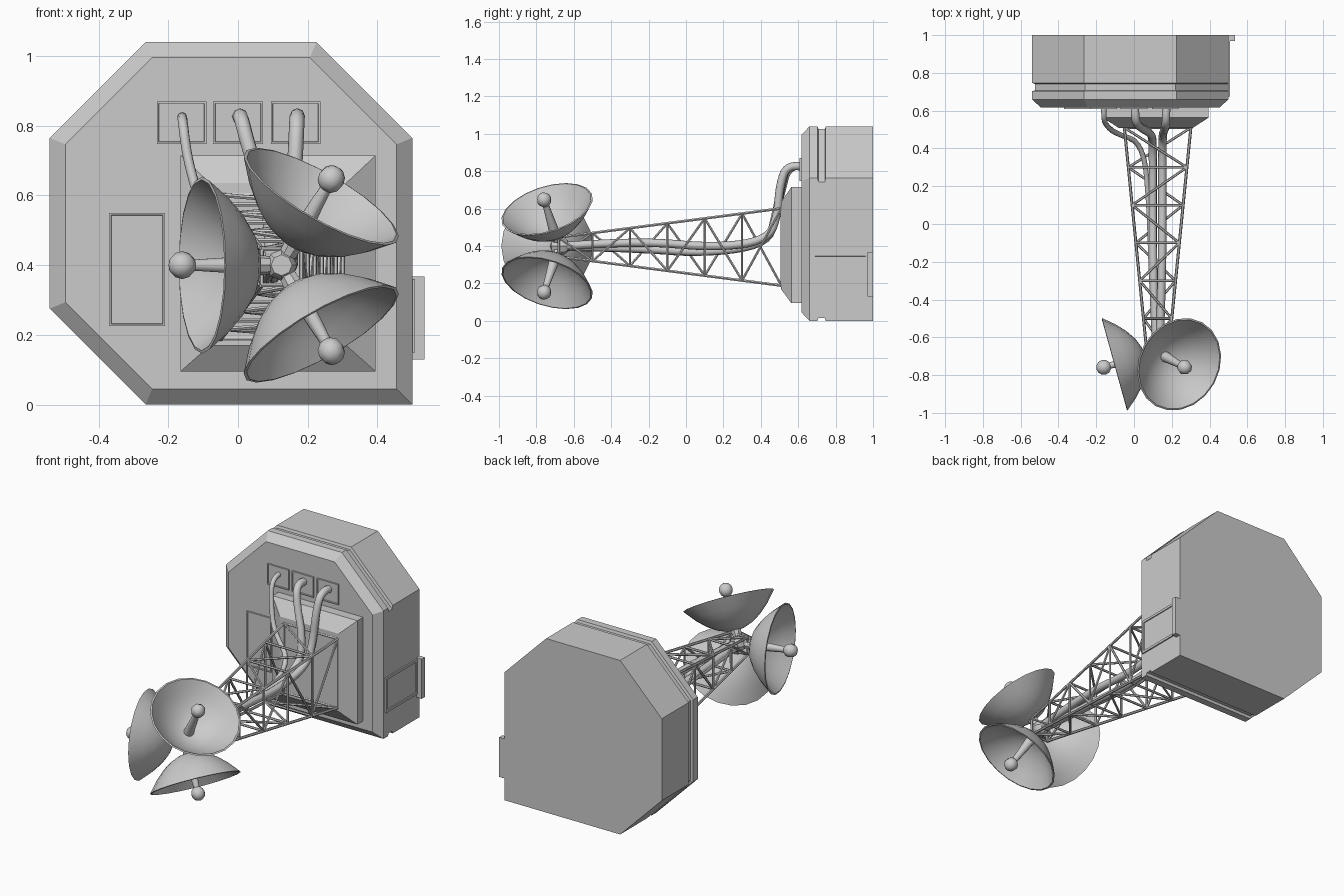
import bpy, bmesh, math
from mathutils import Vector, Matrix

if "Cube" in bpy.data.objects:
    bpy.data.objects.remove(bpy.data.objects["Cube"])

grey = bpy.data.materials.new("light grey")
grey.diffuse_color = (0.6, 0.6, 0.6, 1)
grey.use_nodes = True
grey.node_tree.nodes["Principled BSDF"].inputs["Base Color"].default_value = grey.diffuse_color


def finish(bm, name, smooth=None):
    bmesh.ops.recalc_face_normals(bm, faces=bm.faces)
    me = bpy.data.meshes.new(name)
    bm.to_mesh(me)
    bm.free()
    me.materials.append(grey)
    ob = bpy.data.objects.new(name, me)
    bpy.context.collection.objects.link(ob)
    if smooth:
        select(ob)
        bpy.ops.object.shade_smooth_by_angle(angle=math.radians(smooth))
    return ob


def select(ob):
    bpy.ops.object.select_all(action='DESELECT')
    ob.select_set(True)
    bpy.context.view_layer.objects.active = ob


def loft(bm, rings):
    """Skin a row of equal closed rings and cap both ends."""
    vs = [[bm.verts.new(p) for p in ring] for ring in rings]
    n = len(vs[0])
    for a, b in zip(vs, vs[1:]):
        for i in range(n):
            j = (i + 1) % n
            bm.faces.new((a[i], a[j], b[j], b[i]))
    bm.faces.new(vs[0][::-1])
    bm.faces.new(vs[-1])


def lathe(bm, profile, n, mat):
    """Turn (radius, height) points about the local z axis of mat."""
    loft(bm, [[mat @ Vector((r * math.cos(t), r * math.sin(t), h))
               for t in (2 * math.pi * i / n for i in range(n))]
              for r, h in profile])


def aim(origin, direction):
    return Matrix.Translation(origin) @ Vector(direction).to_track_quat('Z', 'Y').to_matrix().to_4x4()


def strut(bm, a, b, r, n=6):
    a, b = Vector(a), Vector(b)
    lathe(bm, [(r, 0), (r, (b - a).length)], n, aim(a, b - a))


def box(bm, lo, hi):
    loft(bm, [[(lo[0], y, lo[2]), (hi[0], y, lo[2]), (hi[0], y, hi[2]), (lo[0], y, hi[2])]
              for y in (lo[1], hi[1])])


def panel(name, lo, hi, facing, rim=0.008, depth=0.005):
    """Plate whose outward face has a raised rim."""
    bm = bmesh.new()
    box(bm, lo, hi)
    bmesh.ops.recalc_face_normals(bm, faces=bm.faces)
    bm.normal_update()
    face = max(bm.faces, key=lambda f: f.normal.dot(Vector(facing)))
    bmesh.ops.inset_region(bm, faces=[face], thickness=rim, depth=0)
    bmesh.ops.inset_region(bm, faces=[face], thickness=0.002, depth=-depth)
    return finish(bm, name)


# Main housing: chamfered outline, bevelled front, groove that skips the right side
def outline(y, d=0, r=0):
    k = d * math.sqrt(2)
    L, R, B, T = -0.54 + d, 0.5 - r, d, 1.04 - d
    pts = [(L, -0.265 + k - L), (-0.265 + k - B, B), (R, B), (R, 1.265 - k - R),
           (1.265 - k - T, T), (T - 1.305 + k, T), (L, 1.305 - k + L)]
    return [(x, y, z) for x, z in pts]


bm = bmesh.new()
loft(bm, [outline(0.618, 0.045, 0.045), outline(0.66), outline(0.703), outline(0.708, 0.015),
          outline(0.742, 0.015), outline(0.747), outline(1.0)])
finish(bm, "housing")


# Stepped mounting block on the housing front
def rect(y, x0, x1, z0, z1):
    return [(x0, y, z0), (x1, y, z0), (x1, y, z1), (x0, y, z1)]


bm = bmesh.new()
loft(bm, [rect(0.63, -0.165, 0.395, 0.095, 0.715), rect(0.563, -0.165, 0.395, 0.095, 0.715),
          rect(0.508, -0.08, 0.31, 0.17, 0.635)])
finish(bm, "mounting_block")

# Panels on the housing
for i, x in enumerate((-0.162, 0.0, 0.165)):
    panel(f"cable_plate_{i + 1}", (x - 0.071, 0.608, 0.748), (x + 0.071, 0.625, 0.87), (0, -1, 0))
panel("access_panel", (-0.37, 0.608, 0.225), (-0.21, 0.625, 0.55), (0, -1, 0))
panel("side_hatch", (0.49, 0.675, 0.15), (0.508, 0.975, 0.36), (1, 0, 0), 0.02)
bm = bmesh.new()
box(bm, (0.48, 0.97, 0.13), (0.535, 1.0, 0.367))
finish(bm, "side_flange")

# Tapered lattice boom
CX, CZ = 0.125, 0.395
STATIONS = [0.51, 0.3, 0.1, -0.1, -0.3, -0.5, -0.68]


def corners(y):
    t = (0.5 - y)
    hx, hz = 0.175 - 0.1 * t, 0.205 - 0.13 * t
    return [Vector((CX + sx * hx, y, CZ + sz * hz)) for sx, sz in ((-1, -1), (1, -1), (1, 1), (-1, 1))]


bm = bmesh.new()
for c in range(4):
    strut(bm, corners(STATIONS[0])[c], corners(STATIONS[-1])[c], 0.008)
for k, y in enumerate(STATIONS):
    here = corners(y)
    for c in range(4):
        d = (c + 1) % 4
        strut(bm, here[c], here[d], 0.007)
        if k + 1 < len(STATIONS):
            nxt = corners(STATIONS[k + 1])
            a, b = (c, d) if k % 2 else (d, c)
            strut(bm, here[a], nxt[b], 0.007)
finish(bm, "lattice_boom", 40)

# Cables from the plates along the inside of the boom
CABLES = {
    "left_cable": (0.014, [(-0.16, 0.62, 0.825), (-0.16, 0.55, 0.825), (-0.145, 0.52, 0.7), (-0.1, 0.48, 0.55),
                           (0.05, 0.43, 0.42), (0.08, 0.1, 0.35), (0.09, -0.25, 0.38), (0.11, -0.66, 0.39)]),
    "middle_cable": (0.022, [(0.005, 0.62, 0.825), (0.005, 0.54, 0.84), (0.035, 0.51, 0.72), (0.09, 0.48, 0.57),
                             (0.1, 0.44, 0.41), (0.1, 0.1, 0.36), (0.1, -0.25, 0.39), (0.12, -0.66, 0.395)]),
    "right_cable": (0.022, [(0.17, 0.62, 0.825), (0.17, 0.54, 0.84), (0.165, 0.5, 0.72), (0.155, 0.49, 0.57),
                            (0.15, 0.44, 0.43), (0.15, 0.15, 0.39), (0.15, -0.25, 0.43), (0.135, -0.66, 0.4)]),
}
for name, (r, pts) in CABLES.items():
    cu = bpy.data.curves.new(name, 'CURVE')
    cu.dimensions = '3D'
    cu.bevel_depth, cu.bevel_resolution, cu.use_fill_caps = r, 2, True
    sp = cu.splines.new('NURBS')
    sp.points.add(len(pts) - 1)
    for p, co in zip(sp.points, pts):
        p.co = (*co, 1)
    sp.order_u, sp.use_endpoint_u, sp.resolution_u = 3, True, 5
    cu.materials.append(grey)
    ob = bpy.data.objects.new(name, cu)
    bpy.context.collection.objects.link(ob)
    select(ob)
    bpy.ops.object.convert(target='MESH')
    bpy.ops.object.shade_smooth_by_angle(angle=math.radians(50))

# Hub at the boom tip
HUB = Vector((CX, -0.68, 0.4))
bm = bmesh.new()
lathe(bm, [(0.03, 0), (0.045, 0.02), (0.045, 0.07), (0.03, 0.09)], 8, aim(HUB + Vector((0, 0.05, 0)), (0, -1, 0)))
finish(bm, "hub", 35)

# Three dishes spread evenly round the hub, tilted forward
R, D, RIM = 0.254, 0.168, 0.236
STEPS = [0.02, 0.2, 0.4, 0.6, 0.8, 1.0]
for i, deg in enumerate((180, 60, -60)):
    t = math.radians(deg)
    axis = Vector((0.964 * math.cos(t), -0.266, 0.964 * math.sin(t)))
    mat = aim(HUB, axis)
    outer = [(R * s, RIM - D * (1 - s * s)) for s in STEPS]
    inner = [((R - 0.009) * s, RIM + 0.002 - (D - 0.012) * (1 - s * s)) for s in reversed(STEPS)]
    bm = bmesh.new()
    lathe(bm, outer + inner, 20, mat)
    finish(bm, f"dish_{i + 1}", 40)
    # bracket behind the dish
    bm = bmesh.new()
    lathe(bm, [(0.022, 0), (0.03, RIM - D + 0.008)], 8, mat)
    finish(bm, f"dish_bracket_{i + 1}", 40)
    # tapered feed arm and ball
    bm = bmesh.new()
    lathe(bm, [(0.029, RIM - D + 0.005), (0.015, RIM + 0.05)], 10, mat)
    finish(bm, f"feed_arm_{i + 1}", 40)
    bm = bmesh.new()
    bmesh.ops.create_uvsphere(bm, u_segments=8, v_segments=6, radius=0.04,
                              matrix=mat @ Matrix.Translation((0, 0, RIM + 0.06)))
    finish(bm, f"feed_ball_{i + 1}", 50)
